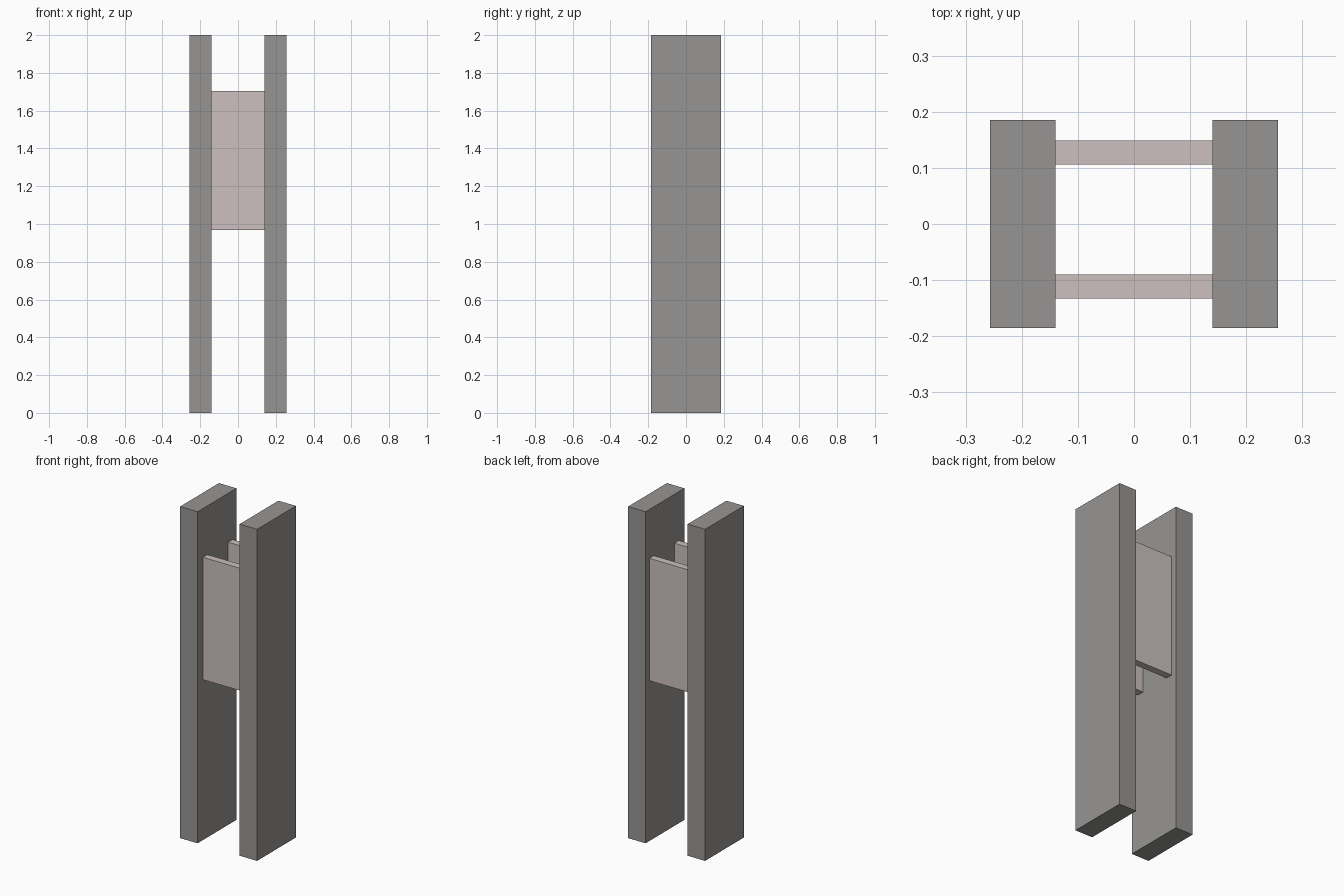
import bpy

if "Cube" in bpy.data.objects:
    bpy.data.objects.remove(bpy.data.objects["Cube"])


def material(name, rgb):
    mat = bpy.data.materials.new(name)
    mat.diffuse_color = (*rgb, 1.0)
    mat.use_nodes = True
    mat.node_tree.nodes["Principled BSDF"].inputs["Base Color"].default_value = mat.diffuse_color
    return mat


def box(name, x, y, z, mat):
    """Axis-aligned box from (min, max) pairs."""
    ranges = (x, y, z)
    bpy.ops.mesh.primitive_cube_add(size=1, location=[(a + b) / 2 for a, b in ranges])
    obj = bpy.context.object
    obj.name = name
    obj.scale = [b - a for a, b in ranges]
    bpy.ops.object.transform_apply(location=False, rotation=False, scale=True)
    obj.data.materials.append(mat)
    return obj


grey = material("warm grey", (0.309, 0.301, 0.292))
pale = material("pale pinkish grey", (0.597, 0.527, 0.521))

# Two tall upright slabs
box("left_upright", (-0.257, -0.14), (-0.185, 0.185), (0, 2), grey)
box("right_upright", (0.14, 0.257), (-0.185, 0.185), (0, 2), grey)

# Two panels spanning the gap between the uprights
for name, y in (("front_panel", (-0.133, -0.09)), ("back_panel", (0.106, 0.149))):
    box(name, (-0.14, 0.14), y, (0.967, 1.705), pale)
